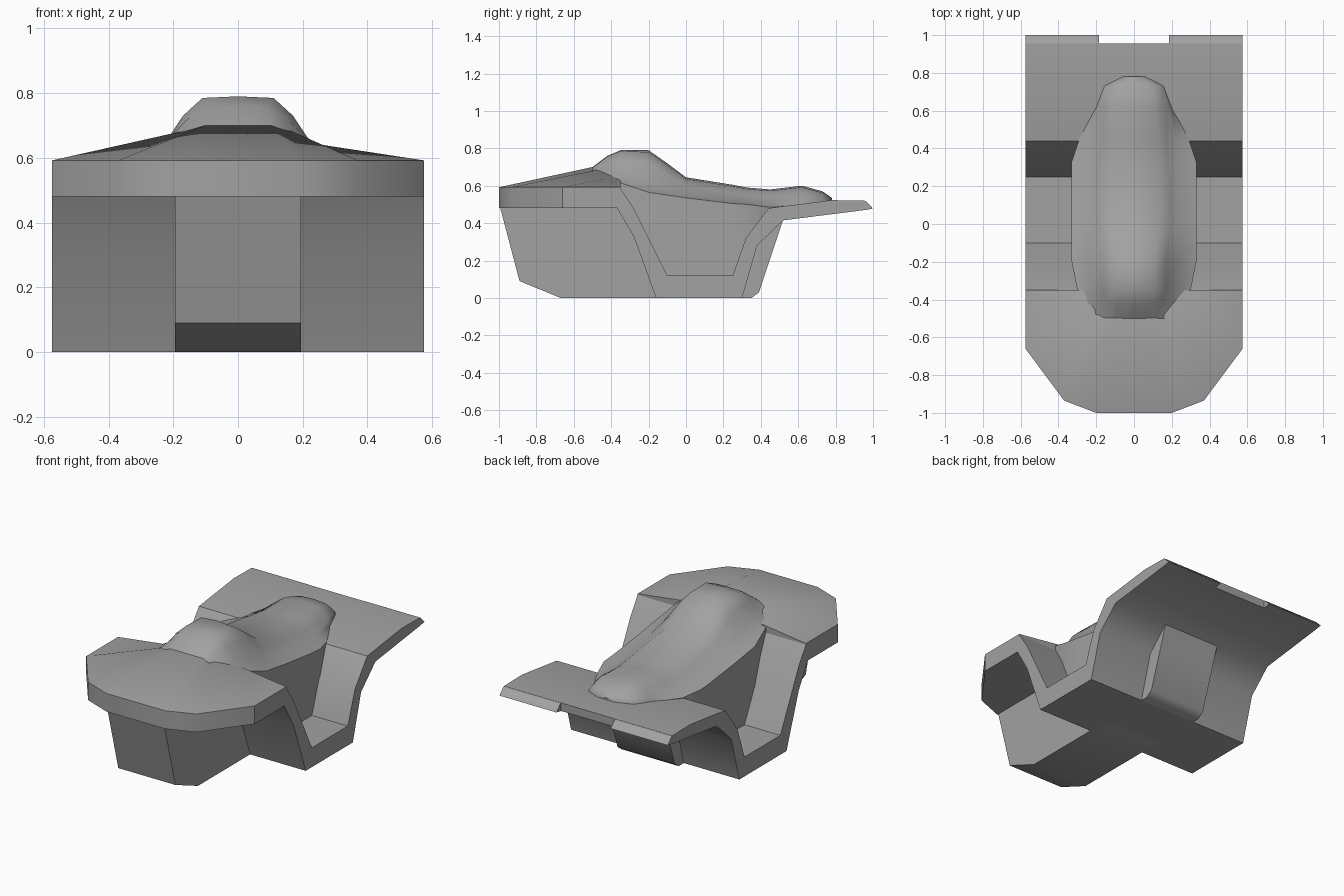
import bpy, bmesh, math

cube = bpy.data.objects.get("Cube")
if cube:
    bpy.data.objects.remove(cube, do_unlink=True)

grey = bpy.data.materials.new("hull grey")
grey.use_nodes = True
colour = (0.36, 0.36, 0.36, 1)
grey.diffuse_color = colour
grey.node_tree.nodes["Principled BSDF"].inputs["Base Color"].default_value = colour


def finish(name, bm, angle=40):
    bmesh.ops.remove_doubles(bm, verts=bm.verts, dist=0.0005)
    bmesh.ops.recalc_face_normals(bm, faces=bm.faces)
    mesh = bpy.data.meshes.new(name)
    bm.to_mesh(mesh)
    bm.free()
    mesh.materials.append(grey)
    obj = bpy.data.objects.new(name, mesh)
    bpy.context.collection.objects.link(obj)
    bpy.ops.object.select_all(action='DESELECT')
    obj.select_set(True)
    bpy.context.view_layer.objects.active = obj
    bpy.ops.object.shade_smooth_by_angle(angle=math.radians(angle))
    return obj


def extrude_profile(name, profile, x0, x1):
    """Closed (y, z) profile swept along x."""
    bm = bmesh.new()
    face = bm.faces.new([bm.verts.new((x0, y, z)) for y, z in profile])
    out = bmesh.ops.extrude_face_region(bm, geom=[face])
    moved = [v for v in out["geom"] if isinstance(v, bmesh.types.BMVert)]
    bmesh.ops.translate(bm, verts=moved, vec=(x1 - x0, 0, 0))
    return finish(name, bm)


def loft(name, rows, angle=40):
    """Bridge closed rings of points and cap both ends."""
    bm = bmesh.new()
    rings = [[bm.verts.new(p) for p in row] for row in rows]
    n = len(rings[0])
    for a, b in zip(rings, rings[1:]):
        for i in range(n):
            j = (i + 1) % n
            bm.faces.new((a[i], a[j], b[j], b[i]))
    bm.faces.new(rings[0])
    bm.faces.new(rings[-1])
    return finish(name, bm, angle)


W = 0.575

# Bent plate: drops from the front deck into a trough and rises to the rear deck
top = [(-0.42, 0.585), (-0.35, 0.585), (-0.28, 0.48), (-0.10, 0.12), (0.25, 0.12),
       (0.32, 0.32), (0.44, 0.48), (0.78, 0.523), (0.955, 0.52)]
under = [(0.955, 0.47), (0.52, 0.415), (0.38, 0.28), (0.30, 0.0),
         (-0.16, 0.0), (-0.28, 0.33), (-0.37, 0.482), (-0.42, 0.482)]
extrude_profile("bent_floor_plate", top + under, -W, W)

# Rear lips, left and right of the notch
for side, name in ((1, "left_rear_lip"), (-1, "right_rear_lip")):
    lip = [(0.95, 0.52), (0.962, 0.517), (1.0, 0.478), (0.95, 0.469)]
    extrude_profile(name, lip, side * 0.185, side * W)

# Central keel
keel = [(-0.998, 0.50), (-0.89, 0.09), (-0.67, 0.0), (0.35, 0.0), (0.39, 0.03),
        (0.47, 0.27), (0.52, 0.42), (0.40, 0.42), (0.25, 0.11), (-0.10, 0.11),
        (-0.32, 0.50)]
extrude_profile("keel", keel, -0.195, 0.195)

# Front deck: chamfered outline rising to a raised middle
edge = [(0.20, -1.0), (0.37, -0.935), (W, -0.66), (W, -0.35)]
inner = [(0.10, -0.50, 0.70), (0.16, -0.47, 0.685), (0.26, -0.42, 0.64), (0.28, -0.35, 0.63)]


def mirrored(points):
    return [(-p[0], *p[1:]) for p in reversed(points)] + points


outline, crown = mirrored(edge), mirrored(inner)
loft("front_deck", [[(x, y, 0.48) for x, y in outline],
                    [(x, y, 0.592) for x, y in outline], crown], 35)

# Canopy body: y, base height, then half section from the crest outwards
stations = [
    (-0.50, 0.55, [(0, 0.70), (0.10, 0.698), (0.15, 0.685), (0.22, 0.655), (0.28, 0.60)]),
    (-0.42, 0.55, [(0, 0.76), (0.09, 0.757), (0.15, 0.725), (0.21, 0.66), (0.28, 0.62)]),
    (-0.35, 0.55, [(0, 0.79), (0.11, 0.785), (0.17, 0.73), (0.22, 0.655), (0.30, 0.615)]),
    (-0.20, 0.25, [(0, 0.79), (0.11, 0.78), (0.17, 0.72), (0.23, 0.62), (0.33, 0.565)]),
    (-0.10, 0.08, [(0, 0.72), (0.12, 0.71), (0.18, 0.66), (0.24, 0.59), (0.33, 0.55)]),
    (0.00, 0.08, [(0, 0.645), (0.13, 0.637), (0.19, 0.60), (0.25, 0.56), (0.33, 0.535)]),
    (0.25, 0.08, [(0, 0.605), (0.14, 0.597), (0.19, 0.56), (0.24, 0.53), (0.33, 0.505)]),
    (0.33, 0.28, [(0, 0.59), (0.14, 0.583), (0.18, 0.55), (0.24, 0.52), (0.33, 0.50)]),
    (0.45, 0.46, [(0, 0.58), (0.13, 0.573), (0.17, 0.545), (0.22, 0.515), (0.29, 0.485)]),
    (0.62, 0.47, [(0, 0.60), (0.11, 0.592), (0.15, 0.565), (0.18, 0.53), (0.20, 0.50)]),
    (0.73, 0.49, [(0, 0.57), (0.09, 0.563), (0.13, 0.545), (0.15, 0.53), (0.16, 0.51)]),
    (0.78, 0.50, [(0, 0.535), (0.03, 0.533), (0.05, 0.528), (0.06, 0.52), (0.07, 0.51)]),
]
rows = []
for y, base, half in stations:
    section = half + [(half[-1][0], base)]
    ring = [(-x, z) for x, z in reversed(section[1:])] + section
    rows.append([(x, y, z) for x, z in ring])
loft("canopy_body", rows, 50)
